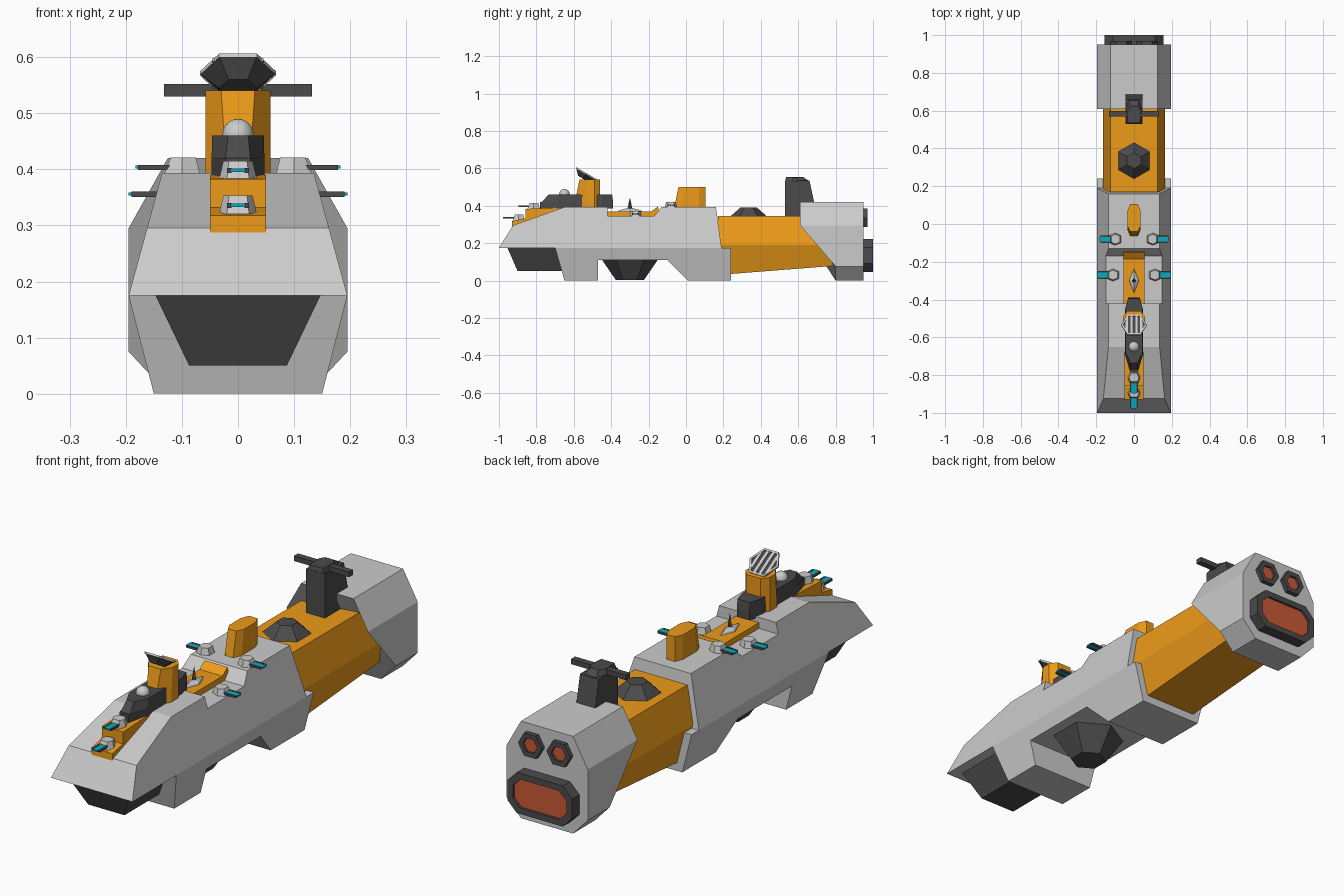
import bpy, bmesh, math
from mathutils import Vector

if "Cube" in bpy.data.objects:
    bpy.data.objects.remove(bpy.data.objects["Cube"])

COLORS = {"dark": (0.07, 0.07, 0.07), "orange": (0.85, 0.33, 0.01),
          "cyan": (0.0, 0.42, 0.55), "glow": (0.6, 0.1, 0.035)}
MATS = {}
for key, rgb in COLORS.items():
    MATS[key] = bpy.data.materials.new(key)
    MATS[key].diffuse_color = (*rgb, 1)


def loft(name, rings, color=None, caps=True):
    """Skin a list of equal-length point rings."""
    bm = bmesh.new()
    vs = [[bm.verts.new(p) for p in r] for r in rings]
    n = len(rings[0])
    for a, b in zip(vs, vs[1:]):
        for i in range(n):
            j = (i + 1) % n
            bm.faces.new((a[i], a[j], b[j], b[i]))
    if caps:
        bm.faces.new(vs[0])
        bm.faces.new(vs[-1])
    bmesh.ops.recalc_face_normals(bm, faces=bm.faces)
    me = bpy.data.meshes.new(name)
    bm.to_mesh(me)
    bm.free()
    ob = bpy.data.objects.new(name, me)
    bpy.context.collection.objects.link(ob)
    if color:
        me.materials.append(MATS[color])
    return ob


def sym(half):
    """Mirror a half outline across x = 0."""
    return half + [(-p[0], *p[1:]) for p in reversed(half)]


def profile(name, pts, width, color=None):
    """Side profile (y, z) extruded across x; half width depends on z."""
    return loft(name, [[(s * width(z), y, z) for y, z in pts] for s in (-1, 1)], color)


def plan(name, low, z0, z1, color=None, high=None):
    """Mirrored plan outline (x, y) raised from z0 to z1."""
    return loft(name, [[(x, y, z) for x, y in sym(o)]
                       for o, z in ((low, z0), (high or low, z1))], color)


def box(name, x, y, z, color=None):
    return loft(name, [[(x[0], y[0], k), (x[1], y[0], k), (x[1], y[1], k), (x[0], y[1], k)]
                       for k in z], color)


def ngon(n, r, cx=0, cy=0, sx=1.0, turn=0.0):
    return [(cx + sx * r * math.cos(turn + 2 * math.pi * i / n),
             cy + r * math.sin(turn + 2 * math.pi * i / n)) for i in range(n)]


def cone(name, n, y, levels, color=None, sx=1.0):
    """Stacked polygons with a corner on the y axis: levels of (radius, z)."""
    return loft(name, [[(px, py, z) for px, py in ngon(n, r, 0, y, sx, math.pi / 2)]
                       for r, z in levels], color)


# Forward hull: upper part with deck notch, lower keel blocks
def hull_width(z):
    return 0.195 - 0.273 * (z - 0.175) if z > 0.175 else 0.15 + 0.257 * z


profile("upper_hull", [(-1, .175), (-.925, .295), (-.65, .393), (-.42, .393), (-.42, .345),
                       (-.17, .345), (-.13, .393), (.16, .393), (.19, .175)], hull_width)
profile("lower_hull", [(-.70, .175), (-.65, 0), (-.47, 0), (-.47, .11), (-.10, .11),
                       (.01, 0), (.24, 0), (.24, .175)], hull_width)
profile("prow_block", [(-.955, .176), (-.90, .05), (-.64, .05), (-.64, .176)],
        lambda z: .087 + .48 * (z - .05), "dark")
cone("belly_turret", 6, -.30, [(.15, .112), (.075, .003)], "dark")

# Orange middle section
mid = sym([(.125, .03), (.165, .19), (.125, .345)])
loft("middle_hull", [[(x, .17, z) for x, z in mid],
                     [(x, .81, z + (.05 if z < .1 else 0)) for x, z in mid]], "orange")

# Stern block with raked front
stern = sym([(.125, 0), (.195, .075), (.195, .295), (.125, .42)])
loft("stern_hull", [[(x, .80 if z < .1 else .61, z) for x, z in stern],
                    [(x, .95, z) for x, z in stern]])


# Engines: dark bezel with recessed glowing panel
def engine(name, outer, inner, y):
    def at(o, d):
        return [(x, d, z) for x, z in o]
    loft(name + "_bezel", [at(outer, .94), at(outer, y), at(inner, y), at(inner, y - .012)],
         "dark", caps=False)
    loft(name + "_glow", [at(inner, .945), at(inner, y - .01)], "glow")


def octagon(w, h, c, cz):
    return sym([(w - c, cz - h), (w, cz - h + c), (w, cz + h - c), (w - c, cz + h)])


engine("main_engine", octagon(.155, .088, .045, .133), octagon(.128, .062, .035, .133), 1.0)
for side, sx in (("left", -1), ("right", 1)):
    engine(side + "_engine", ngon(6, .057, sx * .068, .335), ngon(6, .034, sx * .068, .335), .97)

# Orange bow steps and notch deck strip
def strip(z):
    return .05


profile("bow_steps", [(-.93, .28), (-.93, .318), (-.857, .332), (-.857, .383),
                      (-.70, .390), (-.60, .36)], strip, "orange")
profile("notch_strip", [(-.42, .34), (-.42, .37), (-.185, .37), (-.15, .396), (-.14, .34)],
        lambda z: .055, "orange")


# Small gun turrets: grey hexagon body, twin rails with cyan core
def gun(name, x, y, z, angle):
    parts = [
        plan(name + "_body", [(.02, -.033), (.034, 0), (.02, .033)], -.005, .028, None,
             [(.016, -.02), (.026, 0), (.016, .025)]),
        box(name + "_core", (-.013, .013), (-.083, -.02), (.008, .014), "cyan")]
    for s in (-1, 1):
        parts.append(box(name + "_rail", sorted((s * .012, s * .02)), (-.078, -.02),
                         (.006, .015), "dark"))
    for p in parts:
        p.location = (x, y, z)
        p.rotation_euler.z = angle


gun("bow_gun_low", 0, -.895, .325, 0)
gun("bow_gun_high", 0, -.815, .387, 0)
for s in (-1, 1):
    gun("deck_gun", s * .10, -.08, .393, s * math.pi / 2)
    gun("notch_gun", s * .112, -.27, .345, s * math.pi / 2)

# Antenna spike on the strip
cone("spike_base", 4, -.30, [(.065, .37), (.058, .376), (.012, .388)], None, .4)
cone("spike", 4, -.30, [(.014, .38), (.001, .44)], "dark", .8)

# Dark bridge with dome
plan("bridge_base", [(.022, -.78), (.047, -.69), (.047, -.45), (.03, -.39)], .385, .42, "dark")
plan("bridge_top", [(.022, -.77), (.047, -.69), (.047, -.45), (.03, -.39)], .42, .46, "dark",
     [(.018, -.735), (.046, -.68), (.046, -.45), (.03, -.395)])
bpy.ops.mesh.primitive_uv_sphere_add(segments=16, ring_count=10, radius=.028,
                                     location=(0, -.65, .462))
bpy.context.object.name = "bridge_dome"
bpy.ops.object.shade_smooth_by_angle()

# Orange sensor tower and tilted slatted dish
plan("sensor_tower", [(.02, -.60), (.058, -.54), (.058, -.49), (.035, -.46)], .39, .54, "orange",
     [(.03, -.57), (.058, -.53), (.058, -.49), (.035, -.46)])
C, T, N = Vector((0, -.535, .570)), Vector((0, .86, -.51)), Vector((0, .51, .86))
DISH = sym([(.034, -.062), (.068, 0), (.034, .062)])


def dish_ring(k, h):
    return [C + Vector((x * k, 0, 0)) + T * (s * k) + N * h for x, s in DISH]


loft("dish_bowl", [dish_ring(.5, -.03), dish_ring(.98, 0)], "dark")
loft("dish_rim", [dish_ring(1, -.003), dish_ring(1, .005), dish_ring(.86, .005),
                  dish_ring(.86, -.003)], caps=False)
for i in range(4):
    cx = -.039 + .026 * i
    half = .054 if abs(cx) < .03 else .048
    loft("dish_slat", [[C + Vector((cx + a, 0, 0)) + T * b + N * h
                        for a, b in ((-.006, -half), (.006, -half), (.006, half), (-.006, half))]
                       for h in (-.002, .004)])

# Orange deckhouse
plan("deckhouse", [(.02, -.065), (.035, -.03), (.035, .07), (.02, .105)], .38, .50, "orange",
     [(.02, -.04), (.035, -.01), (.035, .07), (.02, .105)])

# Dark hexagonal turret on the middle section
cone("mid_turret", 6, .335, [(.098, .343), (.042, .392)], "dark")

# Aft mast with crossbar
profile("aft_mast", [(.53, .34), (.53, .535), (.66, .535), (.685, .42), (.685, .34)],
        lambda z: .045, "dark")
plan("mast_cap", [(.04, .53), (.045, .60), (.03, .66)], .53, .555, "dark",
     [(.032, .535), (.036, .60), (.02, .625)])
box("crossbar", (-.132, .132), (.57, .598), (.53, .552), "dark")

for m in bpy.data.materials:
    if m.users and not m.is_grease_pencil:
        m.use_nodes = True
        m.node_tree.nodes["Principled BSDF"].inputs["Base Color"].default_value = m.diffuse_color
